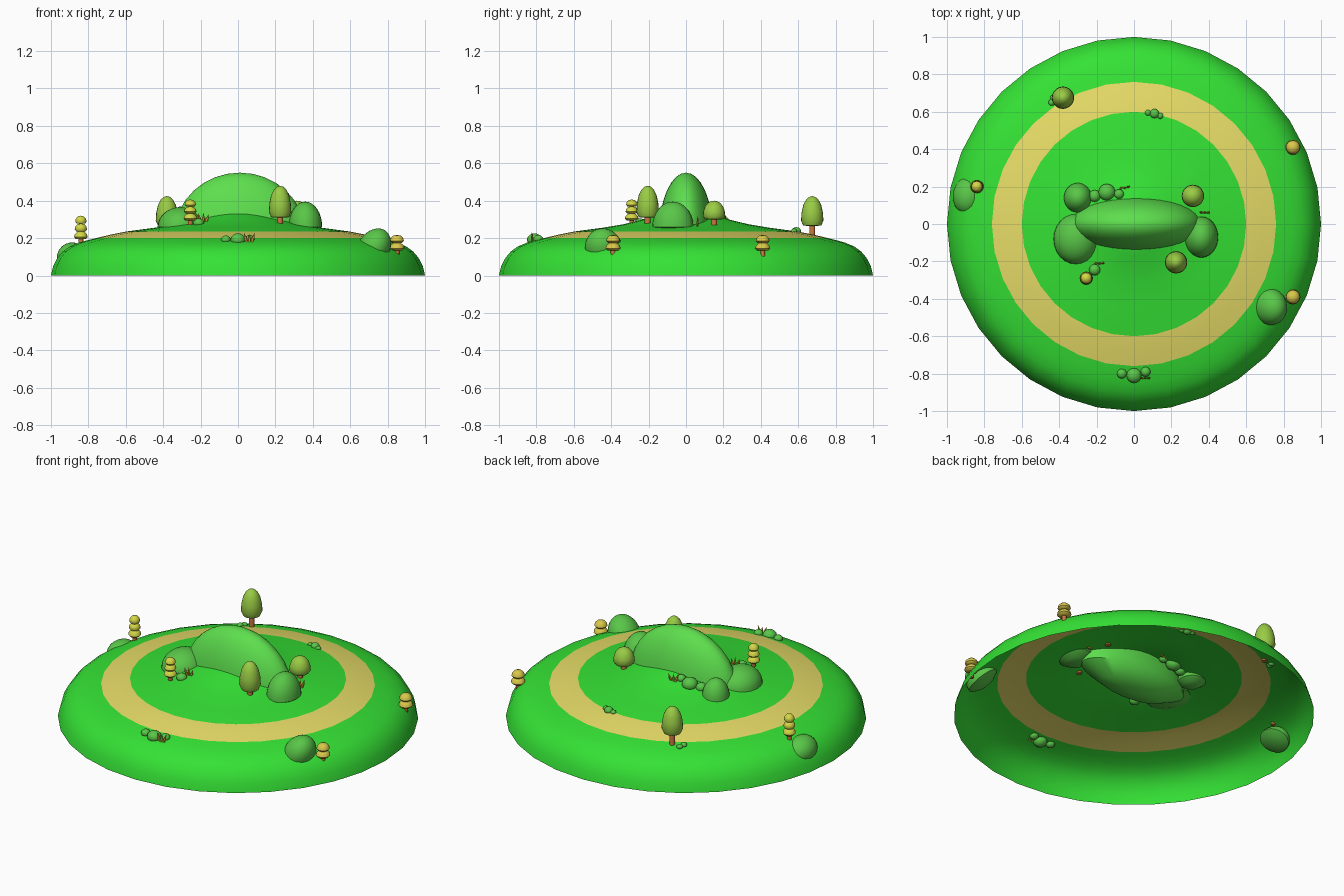
import bpy, bmesh, math, random
from math import sin, cos, pi
from mathutils import Matrix, Vector

random.seed(3)
if "Cube" in bpy.data.objects:
    bpy.data.objects.remove(bpy.data.objects["Cube"])


def material(name, r, g, b):
    m = bpy.data.materials.new(name)
    m.use_nodes = True
    m.diffuse_color = (r, g, b, 1)
    m.node_tree.nodes["Principled BSDF"].inputs["Base Color"].default_value = (r, g, b, 1)
    return m


GRASS = material("grass green", .035, .76, .035)
PATH = material("sand path", .82, .74, .14)
HILL = material("hill green", .11, .74, .075)
BUSH = material("bush green", .1, .57, .065)
LEAF = material("olive leaf", .32, .6, .06)
LIME = material("yellow green leaf", .66, .68, .06)
GOLD = material("golden leaf", .7, .58, .07)
BARK = material("orange bark", .62, .19, .05)
BLADE = material("straw blade", .75, .47, .04)


def finish(bm, name, mats):
    bmesh.ops.remove_doubles(bm, verts=bm.verts, dist=1e-5)
    mesh = bpy.data.meshes.new(name)
    bm.to_mesh(mesh)
    bm.free()
    for m in mats:
        mesh.materials.append(m)
    ob = bpy.data.objects.new(name, mesh)
    bpy.context.collection.objects.link(ob)
    bpy.ops.object.select_all(action="DESELECT")
    ob.select_set(True)
    bpy.context.view_layer.objects.active = ob
    bpy.ops.object.shade_smooth_by_angle(angle=math.radians(50))
    return ob


def lathe(name, profile, mat, loc=(0, 0, 0), size=(1, 1, 1), axis=(0, 0, 1), n=16):
    """Revolve a bottom-to-top (radius, height) profile about z, then place it."""
    bm = bmesh.new()
    rings = [[bm.verts.new((r * cos(2 * pi * j / n), r * sin(2 * pi * j / n), z))
              for j in range(n)] for r, z in profile]
    for a, b in zip(rings, rings[1:]):
        for j in range(n):
            k = (j + 1) % n
            bm.faces.new((a[j], a[k], b[k], b[j]))
    turn = Vector((0, 0, 1)).rotation_difference(Vector(axis)).to_matrix().to_4x4()
    bm.transform(Matrix.Translation(loc) @ turn @ Matrix.Diagonal((*size, 1)))
    return finish(bm, name, [mat])


GROUND = [(1, 0), (.988, .05), (.965, .095), (.935, .13), (.9, .155), (.85, .176), (.8, .19),
          (.76, .2), (.68, .219), (.6, .235), (.45, .255), (.33, .275), (.24, .297), (.17, .32),
          (.12, .335), (0, .35)]
DOME = [(0, -.25), (.6, -.2)] + [(cos(i * pi / 16), sin(i * pi / 16)) for i in range(9)]
EGG = [(0, 0), (.8, .01), (1, .18), (.95, .45), (.8, .7), (.55, .88), (.28, .97), (0, 1)]
TIER = [(0, 0), (.75, 0), (1, .25), (.9, .6), (.55, .9), (0, 1)]
POST = [(0, 0), (1, 0), (1, 1), (0, 1)]
BALL = [(cos(k * pi / 10), sin(k * pi / 10)) for k in range(-5, 6)]


def ground_height(x, y):
    r = math.hypot(x, y)
    for (r1, z1), (r0, z0) in zip(GROUND, GROUND[1:]):
        if r0 <= r <= r1:
            return z0 + (z1 - z0) * (r - r0) / (r1 - r0)
    return 0


# Hollow island shell with the path ring chosen by radius
island = lathe("island", GROUND, GRASS, n=32)
island.data.materials.append(PATH)
for p in island.data.polygons:
    if .6 < math.hypot(p.center.x, p.center.y) < .754:
        p.material_index = 1

# Central hill and its foothills
lathe("central_hill", DOME, HILL, (.01, 0, .22), (.35, .145, .33), n=32)
for name, loc, size in [("left_foothill", (.36, -.07, .26), (.09, .11, .135)),
                        ("right_foothill", (-.31, -.08, .26), (.12, .135, .105)),
                        ("back_foothill", (-.3, .14, .26), (.075, .08, .11))]:
    lathe(name, DOME, BUSH, loc, size, n=24)

# Mounds leaning out from the island slope
lathe("left_slope_mound", DOME, BUSH, (.725, -.44, .145), (.085, .1, .115), (.5, -.25, .8), 24)
lathe("right_slope_mound", DOME, BUSH, (-.89, .15, .1), (.08, .1, .075), (-.5, .1, .8), 24)

# Small round bushes
for i, (x, y, r) in enumerate([(-.21, .15, .032), (-.145, .17, .045), (-.08, .16, .026),
                               (0, -.81, .04), (-.065, -.8, .026), (.062, -.79, .026),
                               (.11, .59, .025), (.075, .595, .016), (.14, .578, .016),
                               (-.44, .65, .018), (-.43, .675, .018), (-.21, -.245, .03)]):
    lathe(f"bush_{i + 1}", BALL, BUSH, (x, y, ground_height(x, y) + r * .1), (r, r, r * .85))


def trunk(name, x, y, z, top, r):
    lathe(name, POST, BARK, (x, y, z), (r, r, top - z), n=8)


# Egg-shaped trees
for name, x, y, low, high in [("front_tree", .225, -.205, .31, .48),
                              ("side_tree", .315, .15, .3, .4),
                              ("back_tree", -.38, .675, .265, .425)]:
    trunk(name + "_trunk", x, y, ground_height(x, y) - .01, low + .02, .016)
    lathe(name + "_crown", EGG, LEAF, (x, y, low), (.06, .06, high - low), n=20)


def tiered_tree(name, x, y, base, low, high, tiers, radius, mat):
    trunk(name + "_trunk", x, y, base, low + .01, .013)
    step = (high - low) / tiers
    for t in range(tiers):
        r = radius * (1 - .08 * t)
        lathe(f"{name}_tier_{t + 1}", TIER, mat, (x, y, low + step * t), (r, r, step * 1.05))


# Tiered trees
tiered_tree("inner_tiered_tree", -.255, -.29, .27, .295, .405, 3, .036, LIME)
tiered_tree("right_tiered_tree", -.84, .2, .16, .195, .318, 3, .036, LIME)
tiered_tree("left_front_tiered_tree", .85, -.39, .095, .135, .215, 2, .04, GOLD)
tiered_tree("left_back_tiered_tree", .85, .41, .095, .135, .215, 2, .04, GOLD)

# Grass tufts made of leaning blades
for i, (x, y) in enumerate([(-.185, -.21), (-.05, .195), (.378, .06), (.06, -.825)]):
    for b in range(3):
        off = (b - 1) * .014
        lean = (off * 20, random.uniform(-.2, .2), 1)
        lathe(f"tuft_{i + 1}_blade_{b + 1}", [(.8, 0), (1, .4), (0, 1)], BLADE,
              (x + off, y, ground_height(x, y) - .005), (.008, .006, random.uniform(.045, .06)), lean, 6)
